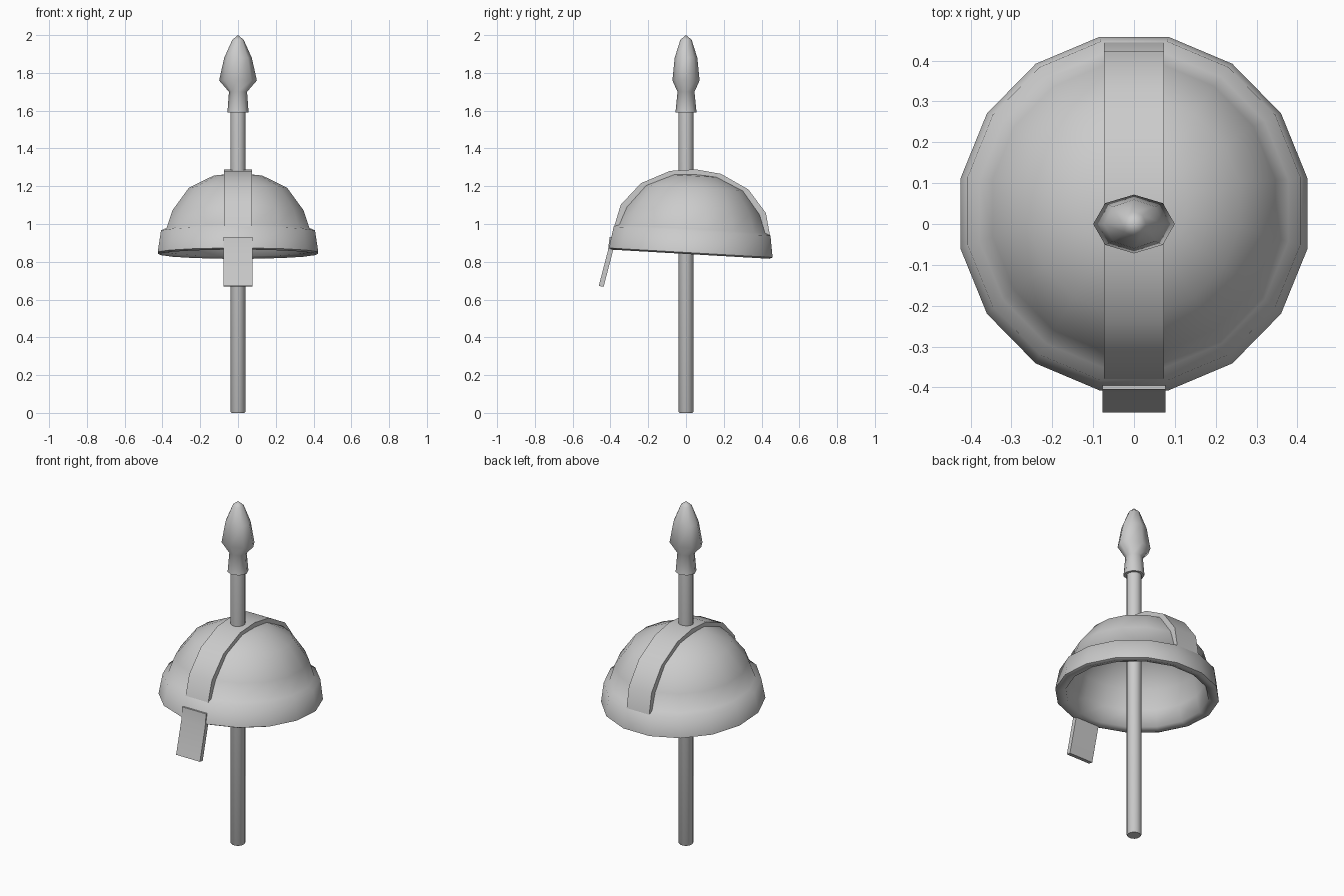
import bpy, bmesh, math

if "Cube" in bpy.data.objects:
    bpy.data.objects.remove(bpy.data.objects["Cube"])


def loft(name, rings, angle=40):
    """Skin a series of closed rings and cap both ends."""
    bm = bmesh.new()
    loops = [[bm.verts.new(p) for p in ring] for ring in rings]
    n = len(loops[0])
    for a, b in zip(loops, loops[1:]):
        for i in range(n):
            j = (i + 1) % n
            bm.faces.new((a[i], a[j], b[j], b[i]))
    bm.faces.new(loops[0])
    bm.faces.new(loops[-1])
    bmesh.ops.remove_doubles(bm, verts=bm.verts, dist=0.0005)
    bmesh.ops.recalc_face_normals(bm, faces=bm.faces)
    mesh = bpy.data.meshes.new(name)
    bm.to_mesh(mesh)
    bm.free()
    ob = bpy.data.objects.new(name, mesh)
    bpy.context.collection.objects.link(ob)
    bpy.ops.object.select_all(action='DESELECT')
    ob.select_set(True)
    bpy.context.view_layer.objects.active = ob
    bpy.ops.object.shade_smooth_by_angle(angle=math.radians(angle))
    return ob


def ellipse(rx, ry, z, sides, turn=0.0):
    return [(rx * math.cos(2 * math.pi * (i + turn) / sides),
             ry * math.sin(2 * math.pi * (i + turn) / sides), z) for i in range(sides)]


def strip(pairs, w):
    """Rectangular cross-sections from (outer, inner) y/z pairs."""
    return [[(-w, *o), (w, *o), (w, *i), (-w, *i)] for o, i in pairs]


def tilt(ob):
    ob.location = (0, 0.025, 0.84)
    ob.rotation_euler.x = math.radians(-3.3)


# Spear shaft
loft("spear_shaft", [ellipse(r, r, z, 12, 0.5) for r, z in
                     [(0.036, 0), (0.04, 0.006), (0.04, 1.62)]])

# Spear head: round socket, narrow neck, flattened leaf blade
head = [(0.056, 0.056, 1.59), (0.048, 0.045, 1.70), (0.1, 0.072, 1.76),
        (0.073, 0.06, 1.88), (0.03, 0.03, 1.975), (0.0001, 0.0001, 2.0)]
loft("spear_head", [ellipse(rx, ry, z, 8) for rx, ry, z in head], 60)

# Helmet bowl with raised brow band, hollow inside
bowl = [(0.0001, 0.40), (0.13, 0.385), (0.25, 0.32), (0.34, 0.21), (0.36, 0.10),
        (0.385, 0.012), (0.425, 0.0), (0.442, 0.008), (0.424, 0.122), (0.393, 0.135),
        (0.36, 0.23), (0.27, 0.35), (0.135, 0.415), (0.0001, 0.43)]
tilt(loft("helmet_bowl", [ellipse(r * 0.98, r, z, 16, 0.5) for r, z in bowl], 60))

# Raised ridge over the crown from front to back
half = [(0.416, 0.11), (0.385, 0.24), (0.285, 0.36), (0.135, 0.434)]
outline = [(-y, z) for y, z in half] + [(0, 0.45)] + [(y, z) for y, z in reversed(half)]
tilt(loft("crown_ridge", strip([((y, z), (y * 0.91, z * 0.94)) for y, z in outline], 0.073)))

# Nose guard
nose = [((-0.405, 0.93), (-0.38, 0.93)), ((-0.413, 0.86), (-0.386, 0.86)),
        ((-0.462, 0.672), (-0.436, 0.668))]
loft("nose_guard", strip(nose, 0.077))
